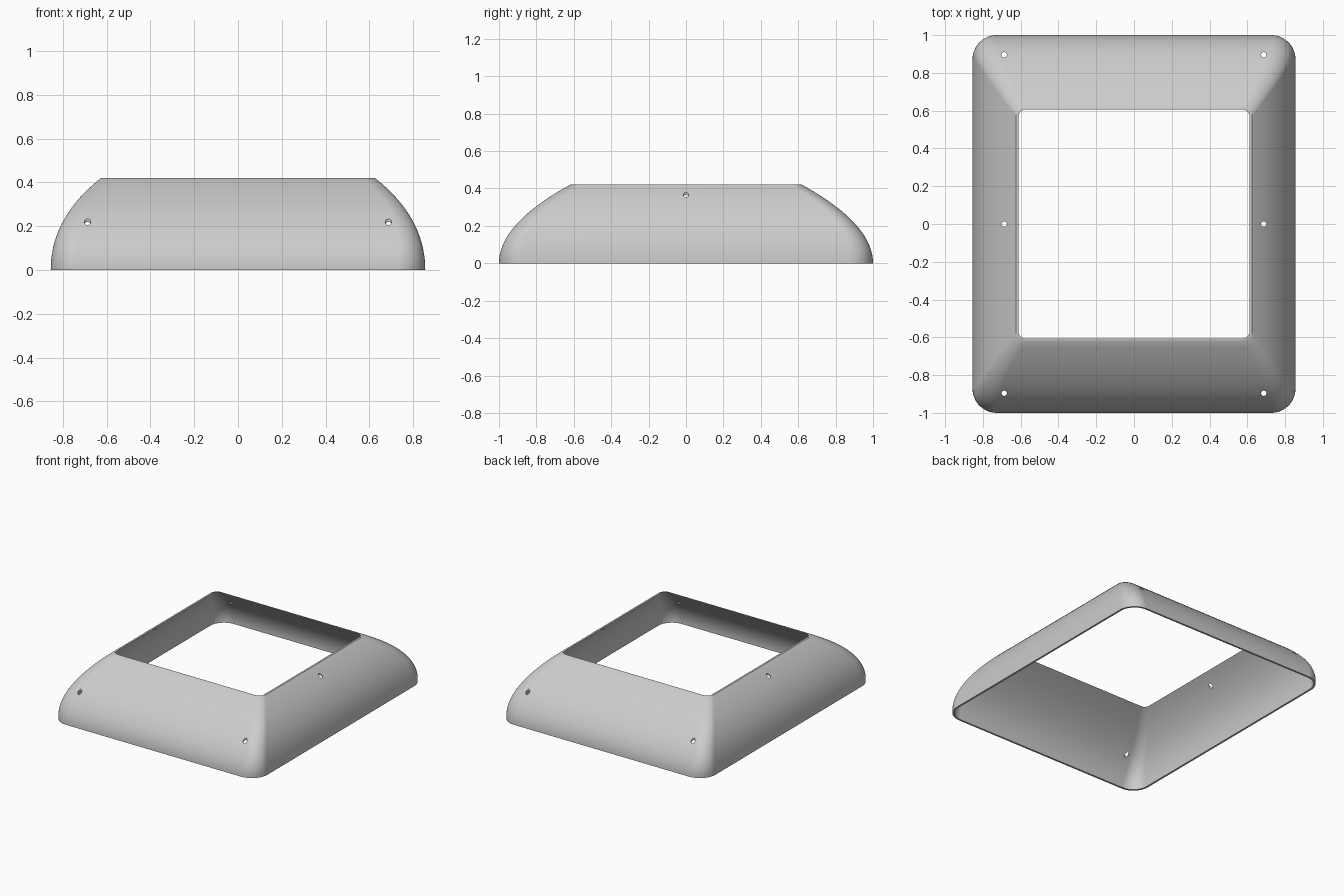
import bpy
import bmesh
from math import cos, sin, pi, radians

cube = bpy.data.objects.get("Cube")
if cube:
    bpy.data.objects.remove(cube)

HEIGHT = 0.42
WALL = 0.014
ROWS = 24
CORNER_STEPS = 12
HOLE_RADIUS = 0.014

grey = bpy.data.materials.new("light grey")
grey.use_nodes = True
grey.diffuse_color = (0.6, 0.6, 0.6, 1)
grey.node_tree.nodes["Principled BSDF"].inputs["Base Color"].default_value = (0.6, 0.6, 0.6, 1)


def rise(t, handle):
    """Height along the bulging side, which starts out vertical."""
    return 2 * t * (1 - t) * handle + HEIGHT * t * t


def inset_at(z, run, handle):
    """Horizontal inset of the side at height z."""
    low, high = 0.0, 1.0
    for _ in range(40):
        mid = (low + high) / 2
        if rise(mid, handle) < z:
            low = mid
        else:
            high = mid
    return run * low * low


def ring(bm, z, wall):
    """Rounded rectangle section of the shell."""
    hx = 0.855 - inset_at(z, 0.23, 0.24) - wall
    hy = 1.0 - inset_at(z, 0.38, 0.21) - wall
    r = 0.13 - 0.08 * z / HEIGHT - wall
    verts = []
    for quarter, (sx, sy) in enumerate([(1, 1), (-1, 1), (-1, -1), (1, -1)]):
        for i in range(CORNER_STEPS + 1):
            a = (quarter + i / CORNER_STEPS) * pi / 2
            verts.append(bm.verts.new((sx * (hx - r) + r * cos(a),
                                       sy * (hy - r) + r * sin(a), z)))
    return verts


# Hollow shell: outer skin upwards, rim, inner skin downwards, base edge
bm = bmesh.new()
heights = [HEIGHT * i / ROWS for i in range(ROWS + 1)]
rings = [ring(bm, z, 0) for z in heights]
rings += [ring(bm, z, WALL) for z in reversed(heights)]
for k, lower in enumerate(rings):
    upper = rings[(k + 1) % len(rings)]
    for i in range(len(lower)):
        j = (i + 1) % len(lower)
        bm.faces.new((lower[i], lower[j], upper[j], upper[i]))
bmesh.ops.recalc_face_normals(bm, faces=bm.faces)
mesh = bpy.data.meshes.new("frame_cover")
bm.to_mesh(mesh)
bm.free()
mesh.materials.append(grey)
cover = bpy.data.objects.new("frame_cover", mesh)
bpy.context.collection.objects.link(cover)

# Vertical screw holes near the corners and halfway along the long sides
bm = bmesh.new()
for x in (-0.687, 0.687):
    for y in (-0.896, 0, 0.896):
        drill = bmesh.ops.create_cone(bm, cap_ends=True, segments=24, radius1=HOLE_RADIUS,
                                      radius2=HOLE_RADIUS, depth=1)
        bmesh.ops.translate(bm, verts=drill["verts"], vec=(x, y, 0.3))
drill_mesh = bpy.data.meshes.new("hole_cutter")
bm.to_mesh(drill_mesh)
bm.free()
drill_mesh.materials.append(grey)
cutter = bpy.data.objects.new("hole_cutter", drill_mesh)
bpy.context.collection.objects.link(cutter)
cutter.hide_render = True

bpy.ops.object.select_all(action="DESELECT")
cover.select_set(True)
bpy.context.view_layer.objects.active = cover
cut = cover.modifiers.new("screw_holes", "BOOLEAN")
cut.operation = "DIFFERENCE"
cut.solver = "EXACT"
cut.object = cutter
bpy.ops.object.modifier_apply(modifier=cut.name)
bpy.data.objects.remove(cutter)

# Smooth skin with crisp rims and hole edges
bpy.ops.object.shade_smooth_by_angle(angle=radians(30))
weighted = cover.modifiers.new("even_shading", "WEIGHTED_NORMAL")
weighted.keep_sharp = True
